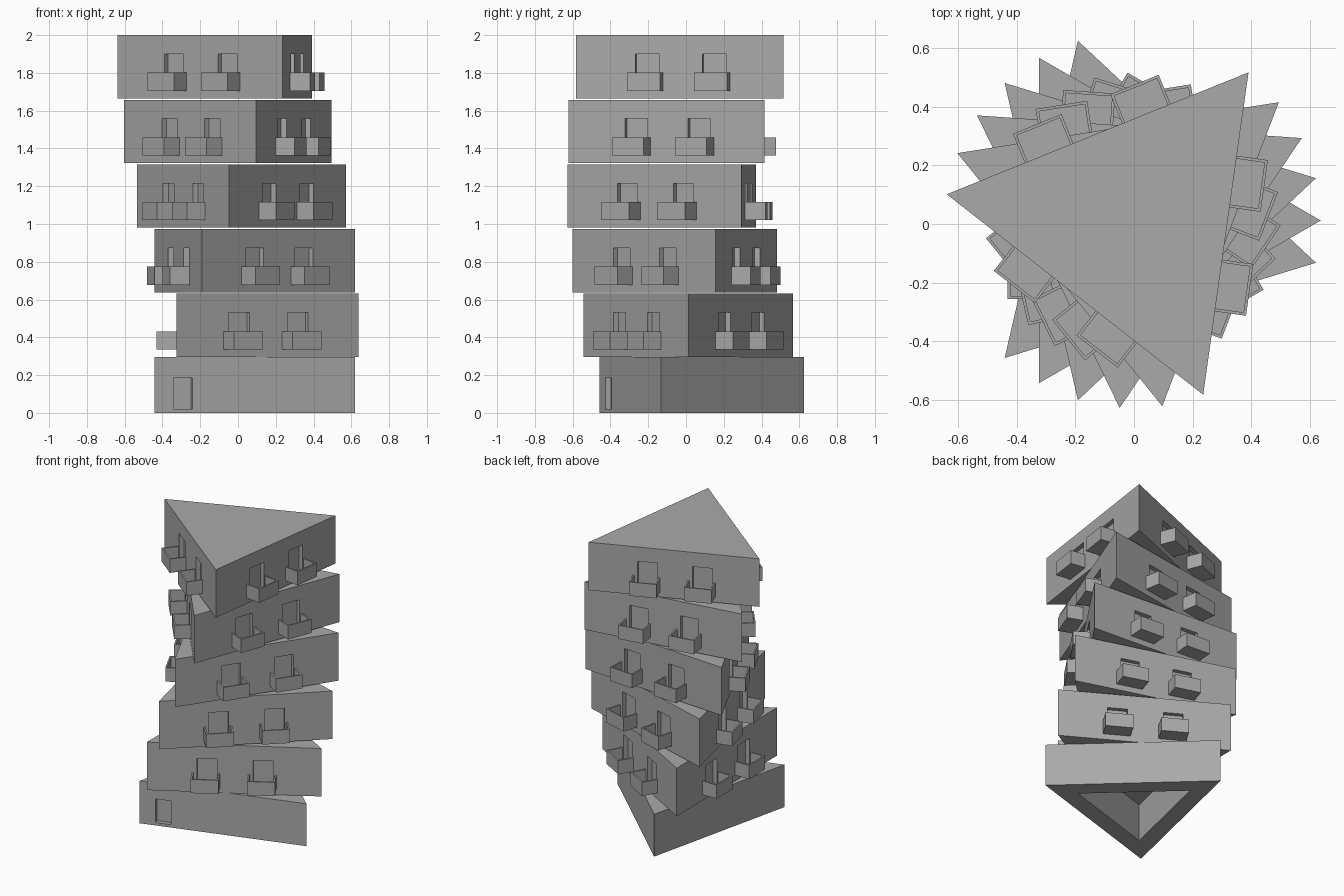
import bpy, bmesh, math
from mathutils import Matrix, Vector

if "Cube" in bpy.data.objects:
    bpy.data.objects.remove(bpy.data.objects["Cube"])

CENTRE = Vector((-0.004, 0.012, 0))
R = 0.641                      # circumradius of each triangular storey
INR = R / 2                    # distance from centre to a wall
STEP = math.radians(13)        # twist per storey

grey = bpy.data.materials.new("concrete grey")
grey.diffuse_color = (0.4, 0.4, 0.4, 1)
grey.use_nodes = True
grey.node_tree.nodes["Principled BSDF"].inputs["Base Color"].default_value = grey.diffuse_color


def finish(name, bm):
    bmesh.ops.recalc_face_normals(bm, faces=bm.faces[:])
    me = bpy.data.meshes.new(name)
    bm.to_mesh(me)
    bm.free()
    me.materials.append(grey)
    ob = bpy.data.objects.new(name, me)
    bpy.context.collection.objects.link(ob)
    return ob


def prism(bm, radius, angle, z0, z1):
    pts = [CENTRE + Vector((radius * math.cos(angle + i * math.tau / 3),
                            radius * math.sin(angle + i * math.tau / 3), z0)) for i in range(3)]
    face = bm.faces.new([bm.verts.new(p) for p in pts])
    ext = bmesh.ops.extrude_face_region(bm, geom=[face])
    vs = [v for v in ext["geom"] if isinstance(v, bmesh.types.BMVert)]
    bmesh.ops.translate(bm, verts=vs, vec=(0, 0, z1 - z0))


def box(bm, m, lo, hi):
    """Box in wall coordinates: x along wall, y outwards, z up."""
    lo, hi = Vector(lo), Vector(hi)
    bmesh.ops.create_cube(bm, size=1, matrix=m @ Matrix.Translation((lo + hi) / 2)
                          @ Matrix.Diagonal((*(hi - lo), 1)))


def wall_frame(normal_angle, z):
    n = Vector((math.cos(normal_angle), math.sin(normal_angle), 0))
    e = Vector((-n.y, n.x, 0))
    m = Matrix((e, n, (0, 0, 1))).transposed().to_4x4()
    m.translation = CENTRE + n * INR + Vector((0, 0, z))
    return m


def cut(ob, cutter):
    mod = ob.modifiers.new("cut", 'BOOLEAN')
    mod.operation = 'DIFFERENCE'
    mod.solver = 'EXACT'
    mod.object = cutter
    cutter.hide_render = True
    bpy.context.view_layer.objects.active = ob
    bpy.ops.object.modifier_apply(modifier=mod.name)
    bpy.data.objects.remove(cutter)


# Ground storey: hollow from below, with one entrance recess at the front
base_angle = -STEP
bm = bmesh.new()
prism(bm, R, base_angle, 0, 0.296)
ground = finish("ground_storey", bm)
bm = bmesh.new()
prism(bm, 0.41, base_angle, -0.1, 0.26)
cut(ground, finish("hollow_cutter", bm))
bm = bmesh.new()
m = wall_frame(base_angle - math.pi / 3, 0)
box(bm, m, (-0.45, -0.03, 0.02), (-0.345, 0.05, 0.185))
cut(ground, finish("entrance_cutter", bm))

# Upper storeys: each twisted, two doors and balconies on every wall
for k in range(1, 6):
    ang = base_angle + k * STEP
    z0 = 0.296 + (k - 1) * 0.3422
    bm = bmesh.new()
    prism(bm, R, ang, z0, z0 + 0.335)
    storey = finish(f"storey_{k}", bm)
    doors, balconies = bmesh.new(), bmesh.new()
    for w in range(3):
        m = wall_frame(ang + math.pi / 3 + w * math.tau / 3, z0)
        for s in (-0.179, 0.179):
            box(doors, m, (s - 0.058, -0.03, 0.056), (s + 0.07, 0.05, 0.235))
            a, b, d, t = s - 0.089, s + 0.089, 0.107, 0.01
            box(balconies, m, (a, -0.002, 0.04), (b, d, 0.056))          # slab
            box(balconies, m, (a, d - t, 0.056), (b, d, 0.136))          # front rail
            box(balconies, m, (a, -0.002, 0.056), (a + t, d - t, 0.136)) # side rails
            box(balconies, m, (b - t, -0.002, 0.056), (b, d - t, 0.136))
    cut(storey, finish("door_cutter", doors))
    finish(f"balconies_{k}", balconies)
